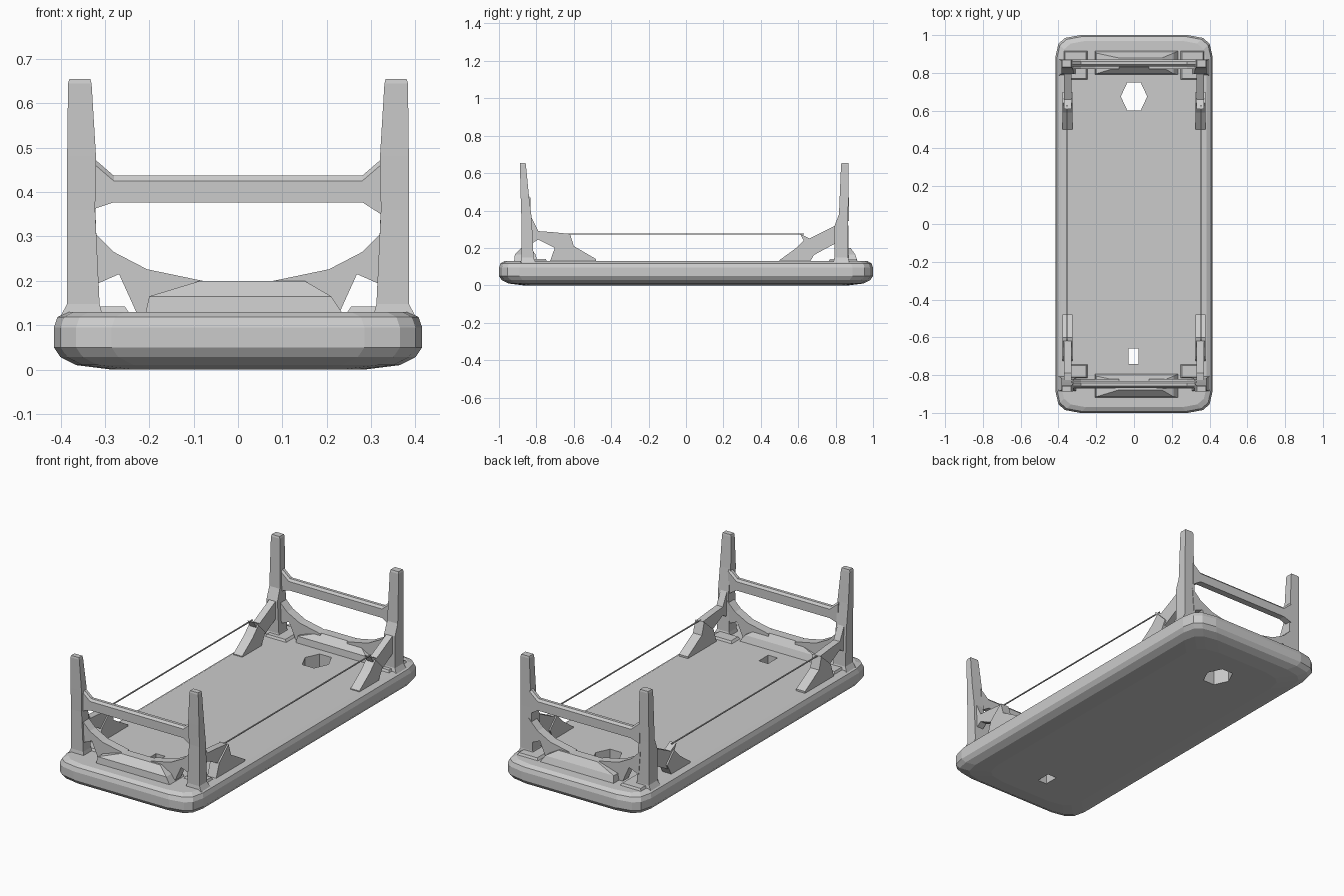
import bpy, bmesh


def loft(name, rings):
    """Skin a stack of matching closed rings and cap both ends."""
    bm = bmesh.new()
    vs = [[bm.verts.new(p) for p in r] for r in rings]
    n = len(vs[0])
    for a, b in zip(vs, vs[1:]):
        for i in range(n):
            j = (i + 1) % n
            bm.faces.new((a[i], a[j], b[j], b[i]))
    bm.faces.new(vs[0][::-1])
    bm.faces.new(vs[-1])
    bmesh.ops.recalc_face_normals(bm, faces=bm.faces)
    me = bpy.data.meshes.new(name)
    bm.to_mesh(me)
    bm.free()
    ob = bpy.data.objects.new(name, me)
    bpy.context.collection.objects.link(ob)
    return ob


def mirror_x(ob):
    ob.modifiers.new("Mirror", 'MIRROR').use_axis[0] = True
    return ob


def rect(x0, x1, y0, y1, z):
    return [(x0, y0, z), (x1, y0, z), (x1, y1, z), (x0, y1, z)]


def side_profile(name, pts, x0, x1):
    return loft(name, [[(x, y, z) for y, z in pts] for x in (x0, x1)])


def front_profile(name, pts, y0, y1):
    return loft(name, [[(x, y, z) for x, z in pts] for y in (y0, y1)])


# Slab with chamfered corners and rounded rim
def outline(inset, z):
    w, l = 0.415 - inset, 1.0 - inset
    q = [(w, l - 0.11), (w - 0.015, l - 0.045), (w - 0.05, l - 0.015), (w - 0.13, l)]
    pts = q + [(-x, y) for x, y in q[::-1]]
    pts += [(-x, -y) for x, y in pts]
    return [(x, y, z) for x, y in pts]


slab = loft("slab", [outline(i, z) for i, z in (
    (0.13, 0.0), (0.05, 0.01), (0.015, 0.028), (0.0, 0.05),
    (0.0, 0.095), (0.008, 0.118), (0.03, 0.13))])

# Hexagonal and rectangular openings through the slab
hexagon = [(-0.07, 0.675), (-0.035, 0.60), (0.035, 0.60),
           (0.07, 0.675), (0.035, 0.75), (-0.035, 0.75)]
cutters = [
    loft("hex_hole_cutter", [[(x, y, z) for x, y in hexagon] for z in (-0.1, 0.3)]),
    loft("square_hole_cutter", [rect(-0.03, 0.025, -0.74, -0.66, z) for z in (-0.1, 0.3)])]
for c in cutters:
    m = slab.modifiers.new("Hole", 'BOOLEAN')
    m.operation, m.solver, m.object = 'DIFFERENCE', 'EXACT', c
    c.hide_render = True
    c.hide_set(True)

# Tapered legs: z, inner x, outer x, front y, back y
front = [(0.12, 0.305, 0.40, -0.885, -0.805), (0.148, 0.312, 0.385, -0.88, -0.815),
         (0.36, 0.322, 0.385, -0.88, -0.825), (0.48, 0.32, 0.385, -0.884, -0.84),
         (0.645, 0.33, 0.383, -0.888, -0.856), (0.655, 0.333, 0.38, -0.886, -0.858)]
back = [(0.12, 0.305, 0.40, 0.785, 0.872), (0.148, 0.312, 0.385, 0.795, 0.867),
        (0.32, 0.32, 0.385, 0.795, 0.867), (0.38, 0.322, 0.385, 0.818, 0.867),
        (0.645, 0.33, 0.383, 0.829, 0.87), (0.655, 0.333, 0.38, 0.832, 0.868)]
for end, table in (("front", front), ("back", back)):
    mirror_x(loft(end + "_legs", [rect(*r[1:], r[0]) for r in table]))

for end, s, bar_y, mid in (("front", -1, -0.85, -0.845), ("back", 1, 0.853, 0.845)):
    # Crossbar flaring out where it meets the legs
    stations = [(-0.33, 0.36, 0.48), (-0.28, 0.377, 0.437),
                (0.28, 0.377, 0.437), (0.33, 0.345, 0.48)]
    loft(end + "_crossbar", [
        [(x, bar_y - 0.018, a), (x, bar_y + 0.018, a), (x, bar_y + 0.018, b - 0.012),
         (x, bar_y + 0.008, b), (x, bar_y - 0.008, b), (x, bar_y - 0.018, b - 0.012)]
        for x, a, b in stations])

    # Sloped block in the middle of each end
    c = 0.855 * s
    loft(end + "_block", [rect(-0.21, 0.24, c - 0.065, c + 0.065, 0.12),
                          rect(-0.20, 0.21, c - 0.06, c + 0.05, 0.165),
                          rect(-0.085, 0.15, c - 0.025, c + 0.025, 0.2)])

    # Curved end braces running up to the legs
    mirror_x(front_profile(end + "_end_braces", [
        (0.08, 0.12), (0.225, 0.12), (0.268, 0.215), (0.325, 0.19), (0.335, 0.32),
        (0.28, 0.265), (0.205, 0.226), (0.08, 0.2)], mid - 0.025, mid + 0.025))

# Side braces: a knee from each leg down to a foot on the slab
knees = {
    "front": [(-0.83, 0.37), (-0.79, 0.29), (-0.72, 0.285), (-0.62, 0.275),
              (-0.61, 0.22), (-0.70, 0.20), (-0.79, 0.245), (-0.83, 0.22)],
    "back": [(0.82, 0.33), (0.80, 0.32), (0.66, 0.25), (0.61, 0.275),
             (0.64, 0.22), (0.68, 0.16), (0.80, 0.225), (0.82, 0.22)]}
feet = {
    "front": [(-0.62, 0.275), (-0.60, 0.21), (-0.48, 0.14), (-0.48, 0.12),
              (-0.73, 0.12), (-0.70, 0.205)],
    "back": [(0.64, 0.25), (0.59, 0.20), (0.50, 0.135), (0.50, 0.12),
             (0.66, 0.12), (0.70, 0.19)]}
for end in ("front", "back"):
    mirror_x(side_profile(end + "_knee_braces", knees[end], 0.332, 0.37))
    foot = side_profile(end + "_brace_feet", feet[end], 0.325, 0.378)
    mirror_x(foot)

# Low pads under the side braces along the slab edge
for end, a, b in (("front", -0.82, -0.74), ("back", 0.76, 0.92)):
    mirror_x(loft(end + "_corner_pads", [rect(0.24, 0.375, a, b, 0.12),
                                         rect(0.255, 0.365, a + 0.01, b - 0.01, 0.142)]))

# Thin rails between the front and back knees
mirror_x(loft("side_rails", [rect(0.352, 0.358, -0.63, 0.63, z) for z in (0.272, 0.277)]))
